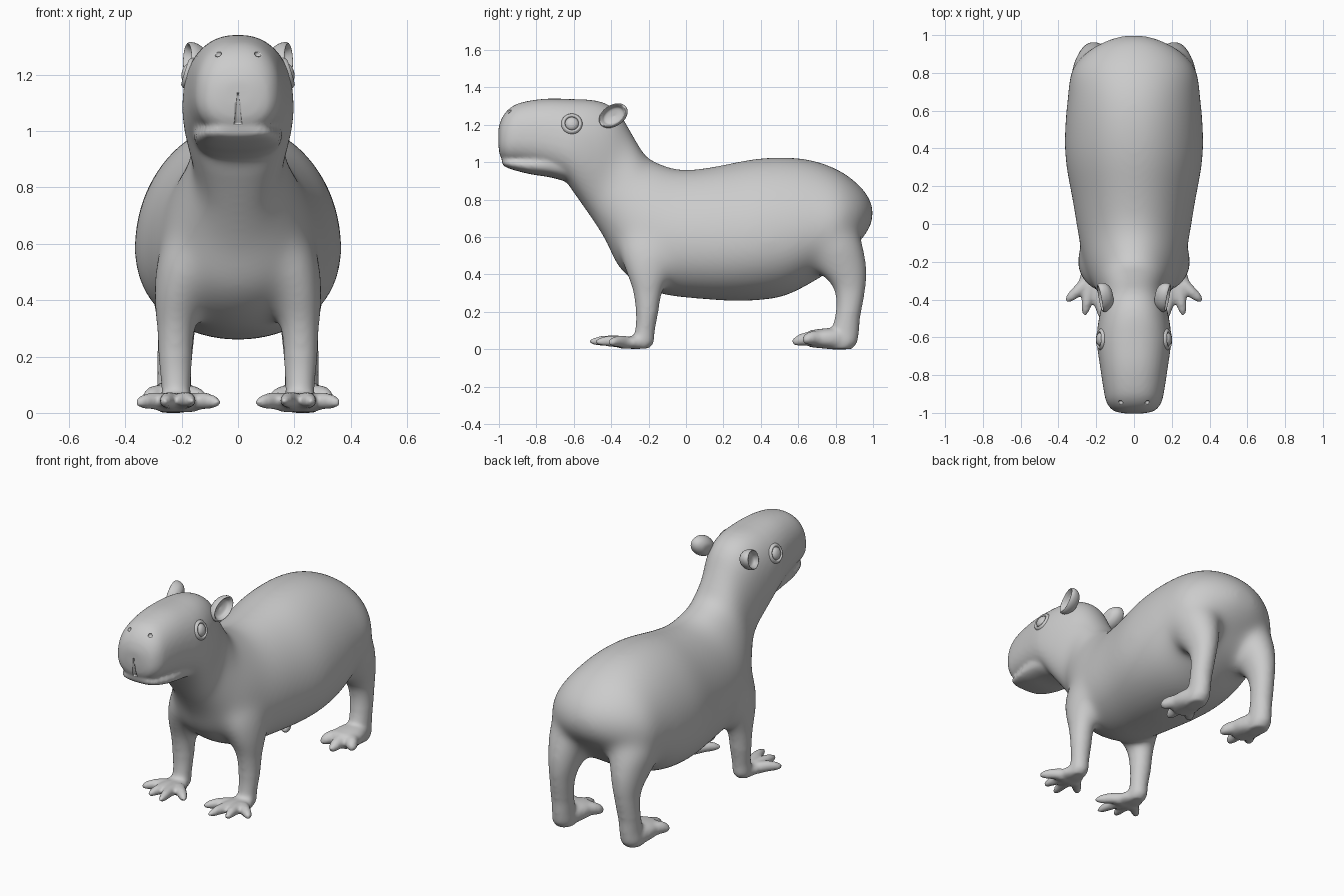
import bpy, bmesh, math
from mathutils import Vector as V

if "Cube" in bpy.data.objects:
    bpy.data.objects.remove(bpy.data.objects["Cube"])


def catmull(rows, steps):
    out = []
    for i in range(len(rows) - 1):
        p = [rows[max(0, min(len(rows) - 1, i + k))] for k in (-1, 0, 1, 2)]
        for s in range(steps):
            t = s / steps
            out.append([0.5 * (2*b + (c-a)*t + (2*a-5*b+4*c-d)*t*t + (3*b-a-3*c+d)*t**3)
                        for a, b, c, d in zip(*p)])
    return out + [list(rows[-1])]


def loft(bm, frames, n=2.0, steps=4, seg=36, pear=0.0):
    """Closed skin through rings given as (centre, axis_a, axis_b)."""
    rows = [[*c, *a, *b] for c, a, b in frames]
    rings = []
    for r in catmull(rows, steps):
        c, a, b = V(r[:3]), V(r[3:6]), V(r[6:9])
        ring = []
        for k in range(seg):
            t = 2 * math.pi * k / seg
            ct, st = math.cos(t), math.sin(t)
            ca = math.copysign(abs(ct) ** (2 / n), ct)
            sb = math.copysign(abs(st) ** (2 / n), st) * (1 - pear * ca)
            ring.append(bm.verts.new(c + a * ca + b * sb))
        rings.append(ring)
    for p, q in zip(rings, rings[1:]):
        for k in range(seg):
            bm.faces.new((p[k], p[k-1], q[k-1], q[k]))
    bm.faces.new(rings[0])
    bm.faces.new(rings[-1])


def slices(rows):
    """Mid-plane sections: top (y, z), bottom (y, z), half width."""
    return [(((0, (ty+by)/2, (tz+bz)/2)), (0, (ty-by)/2, (tz-bz)/2), (w, 0, 0))
            for ty, tz, by, bz, w in rows]


def leg(bm, s, rows):
    loft(bm, [((s*x, y, z), (0, ry, 0), (rx, 0, 0)) for z, x, y, rx, ry in rows])


def foot(bm, s, rows, base, toes, fat=1.0):
    loft(bm, [((s*x, y, z), (0, 0, h), (w, 0, 0)) for x, y, z, w, h in rows], 2.3)
    for bx, tx, ty, tz in toes:
        p, q = V((s*bx, base[0], base[1])), V((s*tx, ty, tz))
        d = (q - p).normalized()
        side = d.cross(V((0, 0, 1))).normalized()
        up = side.cross(d)
        loft(bm, [(p.lerp(q, t) + V((0, 0, lift*fat)), up*r*fat, side*r*fat) for t, r, lift in
                  ((0, .036, 0), (.4, .031, .006), (.75, .026, .004), (.95, .018, 0), (1.06, .009, 0))], seg=16)


def finish(bm, name):
    bmesh.ops.recalc_face_normals(bm, faces=bm.faces)
    me = bpy.data.meshes.new(name)
    bm.to_mesh(me)
    bm.free()
    me.shade_smooth()
    ob = bpy.data.objects.new(name, me)
    bpy.context.collection.objects.link(ob)
    return ob


def apply_all(ob):
    bpy.context.view_layer.objects.active = ob
    for m in list(ob.modifiers):
        bpy.ops.object.modifier_apply(modifier=m.name)


# head and neck, then torso
bm = bmesh.new()
loft(bm, slices([
    (-1.003, 1.18, -1.003, 1.09, .05), (-.985, 1.235, -.992, 1.03, .107), (-.945, 1.287, -.955, .995, .142),
    (-.88, 1.32, -.90, .985, .158), (-.75, 1.34, -.77, .955, .178), (-.60, 1.338, -.65, .90, .196),
    (-.47, 1.333, -.595, .83, .193), (-.365, 1.28, -.55, .765, .178), (-.285, 1.15, -.50, .69, .16),
    (-.22, 1.038, -.43, .59, .19)]), 2.35, pear=.07)
loft(bm, slices([
    (-.40, 1.27, -.57, .80, .14), (-.285, 1.14, -.50, .69, .158), (-.22, 1.038, -.43, .58, .195),
    (-.10, .978, -.345, .42, .248), (0, .96, -.17, .305, .285), (.15, .978, .10, .268, .322),
    (.35, 1.017, .33, .26, .36), (.52, 1.029, .52, .283, .362), (.68, 1.011, .67, .355, .348),
    (.82, .958, .80, .44, .33), (.92, .885, .885, .53, .262), (.975, .82, .95, .60, .17),
    (1.003, .755, .995, .67, .07)]), 2.1, pear=.14)
# lower jaw
loft(bm, slices([(-.985, 1.01, -.98, .985, .07), (-.955, 1.02, -.945, .966, .115),
                 (-.85, 1.03, -.84, .938, .145), (-.72, 1.05, -.72, .918, .158),
                 (-.6, 1.05, -.62, .89, .15)]), 2.3)
# legs and feet
for s in (-1, 1):
    leg(bm, s, [(.8, .09, -.15, .06, .10), (.66, .135, -.17, .108, .17), (.54, .17, -.185, .118, .175),
                (.42, .206, -.2, .094, .128), (.32, .22, -.205, .074, .087), (.2, .222, -.208, .06, .06),
                (.1, .22, -.22, .052, .053), (.04, .22, -.235, .052, .062), (.01, .22, -.25, .04, .05)])
    foot(bm, s, [(.22, -.19, .045, .03, .025), (.22, -.25, .042, .058, .036), (.215, -.32, .04, .08, .03),
                 (.215, -.37, .04, .065, .022)], (-.32, .04),
         [(.26, .355, -.405, .042), (.235, .26, -.475, .045), (.2, .165, -.505, .047), (.17, .07, -.42, .042)])
    leg(bm, s, [(.8, .15, .72, .10, .13), (.6, .195, .765, .138, .17), (.45, .21, .82, .105, .15),
                (.35, .215, .87, .08, .1), (.27, .22, .877, .069, .078), (.18, .225, .865, .061, .067),
                (.1, .227, .85, .06, .075), (.04, .23, .838, .062, .076), (.005, .23, .825, .05, .06)])
    foot(bm, s, [(.23, .88, .055, .04, .035), (.23, .82, .06, .067, .055), (.225, .73, .062, .088, .052),
                 (.22, .66, .06, .075, .044)], (.71, .06),
         [(.27, .325, .63, .055), (.225, .225, .575, .045), (.18, .12, .63, .045)], 1.2)
body = finish(bm, "body")
rm = body.modifiers.new("merge", 'REMESH')
rm.mode, rm.voxel_size, rm.use_smooth_shade = 'VOXEL', .0105, True
sm = body.modifiers.new("soften", 'SMOOTH')
sm.factor, sm.iterations = .5, 8
apply_all(body)
# extra softening where the limbs and neck flow into the torso
vg = body.vertex_groups.new(name="torso")
for v in body.data.vertices:
    w = min(1, max(0, (v.co.z - .2) / .12)) * min(1, max(0, (v.co.y + .62) / .12))
    if w > 0:
        vg.add([v.index], w, 'REPLACE')
sm = body.modifiers.new("blend", 'SMOOTH')
sm.factor, sm.iterations, sm.vertex_group = .5, 130, "torso"
apply_all(body)
low = min(v.co.z for v in body.data.vertices)
for v in body.data.vertices:
    v.co.z -= low * max(0, 1 - v.co.z / .3)


def front(x, z):
    return body.ray_cast(V((x, -3, z)), V((0, 1, 0)))[1]


# nostrils and lip groove, cut into the muzzle
marks = [(front(s*.07, 1.272), .012) for s in (-1, 1)]
groove = [front(.0, 1.025 + .012*i) + V((0, .001, 0)) for i in range(10)]
eye_p, eye_n = body.ray_cast(V((2, -.61, 1.207)), V((-1, 0, 0)))[1:3]
bm = bmesh.new()
for p, r in marks:
    res = bmesh.ops.create_uvsphere(bm, u_segments=16, v_segments=10, radius=r)
    bmesh.ops.translate(bm, verts=res['verts'], vec=p)
loft(bm, [(p, (0, .012*(1-i/10), 0), (.014*(1-i/11), 0, 0)) for i, p in enumerate(groove)], seg=12, steps=2)
cutter = finish(bm, "muzzle_cutter")
cutter.hide_render = True
cutter.hide_set(True)
bo = body.modifiers.new("cut", 'BOOLEAN')
bo.operation, bo.object, bo.solver = 'DIFFERENCE', cutter, 'EXACT'
apply_all(body)


def lathe(name, profile, centre, normal, along, ru, rv, seg=40):
    """Oval turned part on the head, mirrored to the other side."""
    n = V(normal).normalized()
    u = V(along)
    u = (u - n * u.dot(n)).normalized()
    v = n.cross(u)
    bm = bmesh.new()
    rings = []
    for r, d in catmull(profile, 4):
        rings.append([bm.verts.new(V(centre) + n*d + (u*ru*math.cos(a) + v*rv*math.sin(a)) * max(r, .005))
                      for a in (2*math.pi*k/seg for k in range(seg))])
    for p, q in zip(rings, rings[1:]):
        for k in range(seg):
            bm.faces.new((p[k], p[k-1], q[k-1], q[k]))
    bm.faces.new(rings[0])
    bm.faces.new(rings[-1])
    ob = finish(bm, name)
    ob.modifiers.new("mirror", 'MIRROR')
    return ob


# cupped ears
lathe("ears", [(0, -.06), (.5, -.056), (.85, -.038), (1.0, -.014), (.99, .004), (.9, .01),
               (.78, -.002), (.6, -.018), (0, -.028)],
      (.17, -.39, 1.25), (.96, -.22, .12), (0, .85, .5), .083, .057)
# eyelid rings and eyeballs
lathe("eyelids", [(.5, -.02), (1.12, -.008), (1.0, .006), (.86, .008), (.74, .002), (.5, -.02)],
      eye_p, eye_n, (0, 1, 0), .05, .05)
lathe("eyeballs", [(0, -.02), (.7, -.015), (1, -.002), (.85, .009), (.5, .017), (0, .02)],
      eye_p, eye_n, (0, 1, 0), .036, .036)
